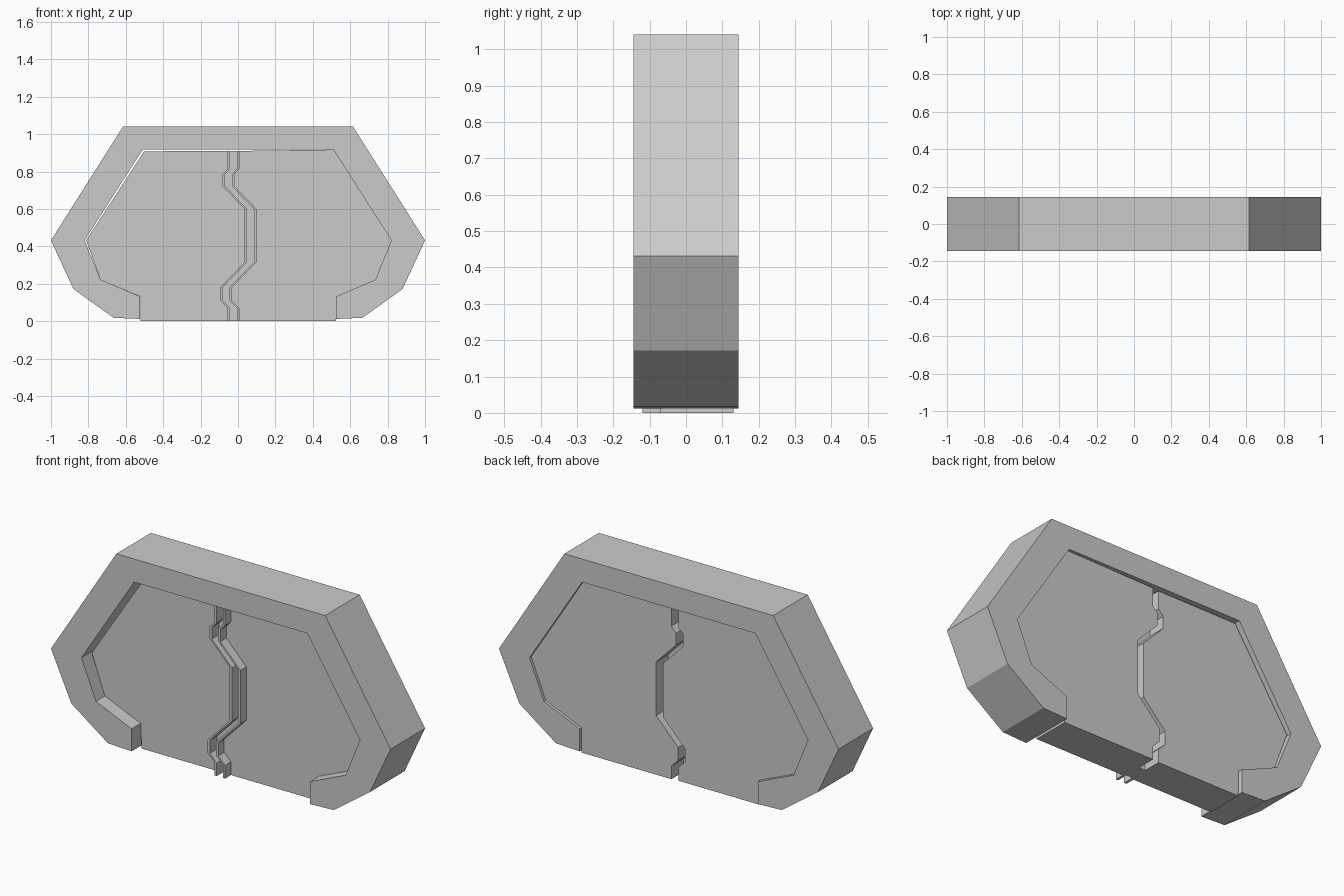
import bpy, bmesh

if "Cube" in bpy.data.objects:
    bpy.data.objects.remove(bpy.data.objects["Cube"])


def prism(name, profile, y0, y1):
    """Extrude an (x, z) outline from y0 to y1."""
    bm = bmesh.new()
    face = bm.faces.new([bm.verts.new((x, y0, z)) for x, z in profile])
    ext = bmesh.ops.extrude_face_region(bm, geom=[face])
    bmesh.ops.translate(bm, vec=(0, y1 - y0, 0),
                        verts=[v for v in ext["geom"] if isinstance(v, bmesh.types.BMVert)])
    bmesh.ops.recalc_face_normals(bm, faces=bm.faces)
    bmesh.ops.triangulate(bm, faces=[f for f in bm.faces if len(f.verts) > 4])
    mesh = bpy.data.meshes.new(name)
    bm.to_mesh(mesh)
    bm.free()
    obj = bpy.data.objects.new(name, mesh)
    bpy.context.collection.objects.link(obj)
    return obj


def mirrored(half):
    """Complete an outline that starts and ends beside the centre line."""
    return [(-x, z) for x, z in reversed(half)] + half


# Angular door frame, open at the bottom
outer = [(0.615, 1.04), (1.0, 0.432), (0.88, 0.172), (0.665, 0.018), (0.525, 0.012)]
inner = [(0.51, 0.917), (0.82, 0.432), (0.735, 0.222), (0.525, 0.132), (0.525, 0.012)]
prism("door_frame", mirrored(outer) + mirrored(inner)[::-1], -0.145, 0.145)

# Zigzag seam, top to bottom
seam = [(-0.055, 0.91), (-0.055, 0.815), (-0.083, 0.785), (-0.083, 0.722),
        (0.035, 0.60), (0.035, 0.315), (-0.095, 0.18), (-0.095, 0.11),
        (-0.055, 0.07), (-0.055, 0.0)]


def shifted(dx):
    return [(x + dx, z) for x, z in seam]


def strip(a, b):
    return shifted(a) + shifted(b)[::-1]


# Door leaves meeting at the seam
left_side = [(-0.52, 0.0), (-0.522, 0.132), (-0.735, 0.222), (-0.812, 0.432), (-0.502, 0.908)]
right_side = [(0.525, 0.0), (0.525, 0.132), (0.735, 0.222), (0.82, 0.432), (0.51, 0.917)]
prism("left_door", shifted(0.013) + left_side, -0.07, 0.125)
prism("right_door", shifted(0.05) + right_side, -0.07, 0.13)

# Raised lips along both door edges
prism("left_lip", strip(0.0, 0.013), -0.12, -0.07)
prism("right_lip", strip(0.05, 0.063), -0.12, -0.07)

# Seal closing the gap between the leaves
prism("door_seal", strip(0.013, 0.05), -0.06, 0.03)
